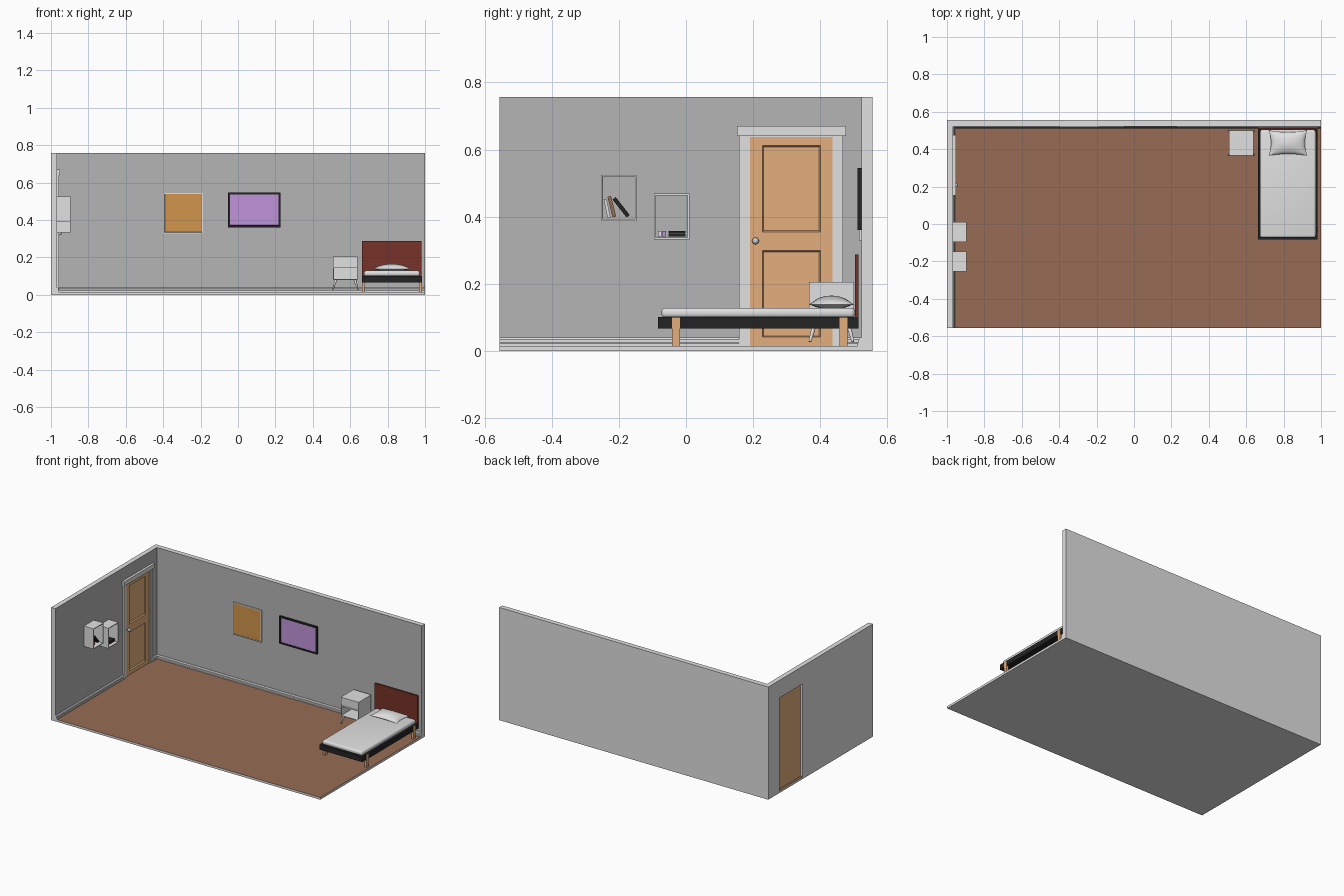
import bpy, bmesh, math
from mathutils import Vector, Matrix

if "Cube" in bpy.data.objects:
    bpy.data.objects.remove(bpy.data.objects["Cube"])


def mat(name, r, g, b):
    m = bpy.data.materials.new(name)
    m.diffuse_color = (r, g, b, 1)
    m.use_nodes = True
    m.node_tree.nodes["Principled BSDF"].inputs["Base Color"].default_value = m.diffuse_color
    return m


LIGHT = mat("light grey", .75, .75, .75)
WALL = mat("wall grey", .46, .46, .46)
FLOOR = mat("floor brown", .31, .15, .09)
WOOD = mat("tan wood", .77, .42, .20)
BLACK = mat("black", .017, .017, .017)
RED = mat("dark red", .18, .032, .021)
ORANGE = mat("orange", .64, .30, .07)
PURPLE = mat("purple", .53, .30, .70)
METAL = mat("knob metal", .60, .62, .64)

X, Y, Z = Vector((1, 0, 0)), Vector((0, 1, 0)), Vector((0, 0, 1))


def make(name, bm, *mats):
    bmesh.ops.recalc_face_normals(bm, faces=bm.faces)
    me = bpy.data.meshes.new(name)
    bm.to_mesh(me)
    bm.free()
    for m in mats:
        me.materials.append(m)
    ob = bpy.data.objects.new(name, me)
    bpy.context.collection.objects.link(ob)
    return ob


def box_bm(lo, hi):
    bm = bmesh.new()
    lo, hi = Vector(lo), Vector(hi)
    bmesh.ops.create_cube(bm, size=1, matrix=Matrix.Translation((lo + hi) / 2)
                          @ Matrix.Diagonal((*(hi - lo), 1)))
    return bm


def box(name, lo, hi, m):
    return make(name, box_bm(lo, hi), m)


def paint(bm, normal, index=1):
    bm.normal_update()
    for f in bm.faces:
        if f.normal.dot(normal) > .9:
            f.material_index = index


def carve(bm, normal, border, depth, index=None, test=lambda c: True, slope=.0003):
    """Inset the faces that look along normal and sink them."""
    bm.normal_update()
    fs = [f for f in bm.faces if f.normal.dot(normal) > .9 and test(f.calc_center_median())]
    if border:
        bmesh.ops.inset_individual(bm, faces=fs, thickness=border, depth=0)
    bmesh.ops.inset_individual(bm, faces=fs, thickness=slope, depth=-depth)
    if index is not None:
        for f in fs:
            f.material_index = index


def prism(pts, vec):
    """Extrude a closed outline of 3D points along vec."""
    bm = bmesh.new()
    a = [bm.verts.new(p) for p in pts]
    b = [bm.verts.new(Vector(p) + Vector(vec)) for p in pts]
    bm.faces.new(a)
    bm.faces.new(b[::-1])
    for i in range(len(a)):
        j = (i + 1) % len(a)
        bm.faces.new((a[j], a[i], b[i], b[j]))
    bmesh.ops.recalc_face_normals(bm, faces=bm.faces)
    return bm


def smooth(ob):
    bpy.ops.object.select_all(action='DESELECT')
    ob.select_set(True)
    bpy.context.view_layer.objects.active = ob
    bpy.ops.object.shade_smooth_by_angle(angle=math.radians(40))


# Room shell: slab, back wall, left wall with door opening
F, T, E, B = .015, .757, .555, .522
bm = box_bm((-1, -E, 0), (1, E, F))
paint(bm, Z)
make("floor", bm, LIGHT, FLOOR)
bm = box_bm((-.968, B, F), (1, E, T))
paint(bm, -Y)
make("back_wall", bm, LIGHT, WALL)
outline = [(-E, F), (.18, F), (.18, .645), (.445, .645), (.445, F), (E, F), (E, T), (-E, T)]
bm = prism([(-1, y, z) for y, z in outline], (.032, 0, 0))
paint(bm, X)
make("left_wall", bm, LIGHT, WALL)

# Baseboards with a stepped profile
base = [(0, F), (.012, F), (.012, .022), (.009, .026), (.009, .034), (.004, .04), (0, .04)]
make("back_baseboard", prism([(-.968, B - d, z) for d, z in base], (1.968, 0, 0)), LIGHT)
for name, y0, y1 in (("left_baseboard", -E, .158), ("corner_baseboard", .468, B)):
    make(name, prism([(-.968 + d, y0, z) for d, z in base], (0, y1 - y0, 0)), LIGHT)

# Door casing, jamb lining and header
for name, y0, y1 in (("casing_near", .158, .182), ("casing_far", .444, .468)):
    box(name, (-.97, y0, F), (-.958, y1, .642), LIGHT)
box("door_header", (-.97, .152, .641), (-.952, .477, .671), LIGHT)
for name, y0, y1 in (("jamb_near", .18, .19), ("jamb_far", .436, .446)):
    box(name, (-.999, y0, F), (-.962, y1, .645), LIGHT)
box("jamb_top", (-.999, .18, .638), (-.962, .446, .646), LIGHT)

# Door with two sunken panels
bm = box_bm((-.985, .19, F), (-.966, .436, .638))
for axis, cuts in ((Y, (.228, .4)), (Z, (.042, .299, .355, .612))):
    for c in cuts:
        bmesh.ops.bisect_plane(bm, geom=bm.verts[:] + bm.edges[:] + bm.faces[:],
                               plane_co=axis * c, plane_no=axis)
carve(bm, X, 0, .008, slope=.005, test=lambda c: .228 < c.y < .4
      and (.042 < c.z < .299 or .355 < c.z < .612))
make("door", bm, WOOD)

# Door knob: rose, neck and ball
bm = bmesh.new()
for r, x0, x1 in ((.009, -.967, -.963), (.004, -.964, -.952)):
    bmesh.ops.create_cone(bm, cap_ends=True, segments=20, radius1=r, radius2=r, depth=x1 - x0,
                          matrix=Matrix.Translation(((x0 + x1) / 2, .207, .328))
                          @ Matrix.Rotation(math.pi / 2, 4, 'Y'))
bmesh.ops.create_uvsphere(bm, u_segments=20, v_segments=12, radius=.01,
                          matrix=Matrix.Translation((-.953, .207, .328)))
smooth(make("door_knob", bm, METAL))

# Wall cubbies
for name, y0, y1, z0, z1 in (("cubby_high", -.253, -.147, .388, .525),
                             ("cubby_low", -.096, .01, .333, .469)):
    bm = box_bm((-.968, y0, z0), (-.896, y1, z1))
    carve(bm, X, .007, .070, 1)
    make(name, bm, LIGHT, WALL)

# Leaning books: centre y, centre z, length, thickness, lean in degrees
for name, y, z, l, t, a, m in (("book_grey", -.235, .425, .056, .009, 12, LIGHT),
                               ("book_brown", -.221, .430, .063, .011, 14, FLOOR),
                               ("book_black", -.193, .428, .068, .012, 38, BLACK)):
    ob = box(name, (-.025, -t / 2, -l / 2), (.025, t / 2, l / 2), m)
    ob.location = (-.94, y, z)
    ob.rotation_euler.x = math.radians(a)

# Flat books and small blocks
for name, y0, y1, z0, z1, m in (("flat_book_bottom", -.052, -.001, .341, .348, BLACK),
                                ("flat_book_middle", -.050, -.003, .348, .351, RED),
                                ("flat_book_top", -.052, -.001, .351, .358, BLACK),
                                ("block_grey", -.083, -.073, .341, .358, LIGHT),
                                ("block_purple", -.071, -.060, .341, .358, PURPLE)):
    box(name, (-.965, y0, z0), (-.915, y1, z1), m)

# Pictures on the back wall
for name, x0, x1, z0, z1, w, d, m, p in (
        ("picture_left", -.398, -.186, .328, .545, .009, .007, LIGHT, ORANGE),
        ("picture_right", -.053, .228, .361, .546, .015, .011, BLACK, PURPLE)):
    bm = box_bm((x0, B - d, z0), (x1, B, z1))
    carve(bm, -Y, w, .003, 1)
    make(name, bm, m, p)

# Bed: frame, headboard, legs, mattress
box("bed_frame", (.664, -.083, .067), (.982, .513, .101), BLACK)
box("headboard", (.664, .503, .10), (.982, .514, .288), RED)
for x0 in (.6625, .9685):
    for y0 in (-.042, .457):
        box("bed_leg", (x0, y0, F), (x0 + .015, y0 + .024, .1005), WOOD)
bm = box_bm((.674, -.073, .099), (.972, .503, .129))
bmesh.ops.bevel(bm, geom=bm.edges[:], offset=.012, segments=4, profile=.5, affect='EDGES')
smooth(make("mattress", bm, LIGHT))

# Pillow: two domed grids with pinched sides
bm = bmesh.new()
N = 20
for s in (1, -1):
    g = bmesh.ops.create_grid(bm, x_segments=N, y_segments=N, size=1)
    for v in g["verts"]:
        u, w = v.co.x, v.co.y
        dome = (max(0, 1 - u * u) * max(0, 1 - w * w)) ** .6
        v.co = (.823 + .104 * u * (1 - .13 * (1 - w * w)),
                .433 + .068 * w * (1 - .14 * (1 - u * u)),
                .139 + s * dome * (.026 if s > 0 else .014))
bmesh.ops.remove_doubles(bm, verts=bm.verts, dist=.0002)
smooth(make("pillow", bm, LIGHT))

# Nightstand: drawer above an open shelf, splayed legs
bm = box_bm((.508, .366, .08), (.64, .5, .206))
bmesh.ops.bisect_plane(bm, geom=bm.verts[:] + bm.edges[:] + bm.faces[:],
                       plane_co=(0, 0, .148), plane_no=Z)
carve(bm, -Y, .006, .118, test=lambda c: c.z < .148)
carve(bm, -Y, .006, .002, test=lambda c: c.z > .17)
make("nightstand", bm, LIGHT)
for sx in (-1, 1):
    for sy in (-1, 1):
        top = Vector((.574 + sx * .05, .433 + sy * .05, .082))
        foot = Vector((.574 + sx * .067, .433 + sy * .064, .028))
        d = top - foot
        bm = bmesh.new()
        bmesh.ops.create_cone(bm, cap_ends=True, segments=12, radius1=.004, radius2=.007,
                              depth=d.length, matrix=Matrix.Translation((top + foot) / 2)
                              @ d.to_track_quat('Z', 'Y').to_matrix().to_4x4())
        smooth(make("nightstand_leg", bm, LIGHT))
